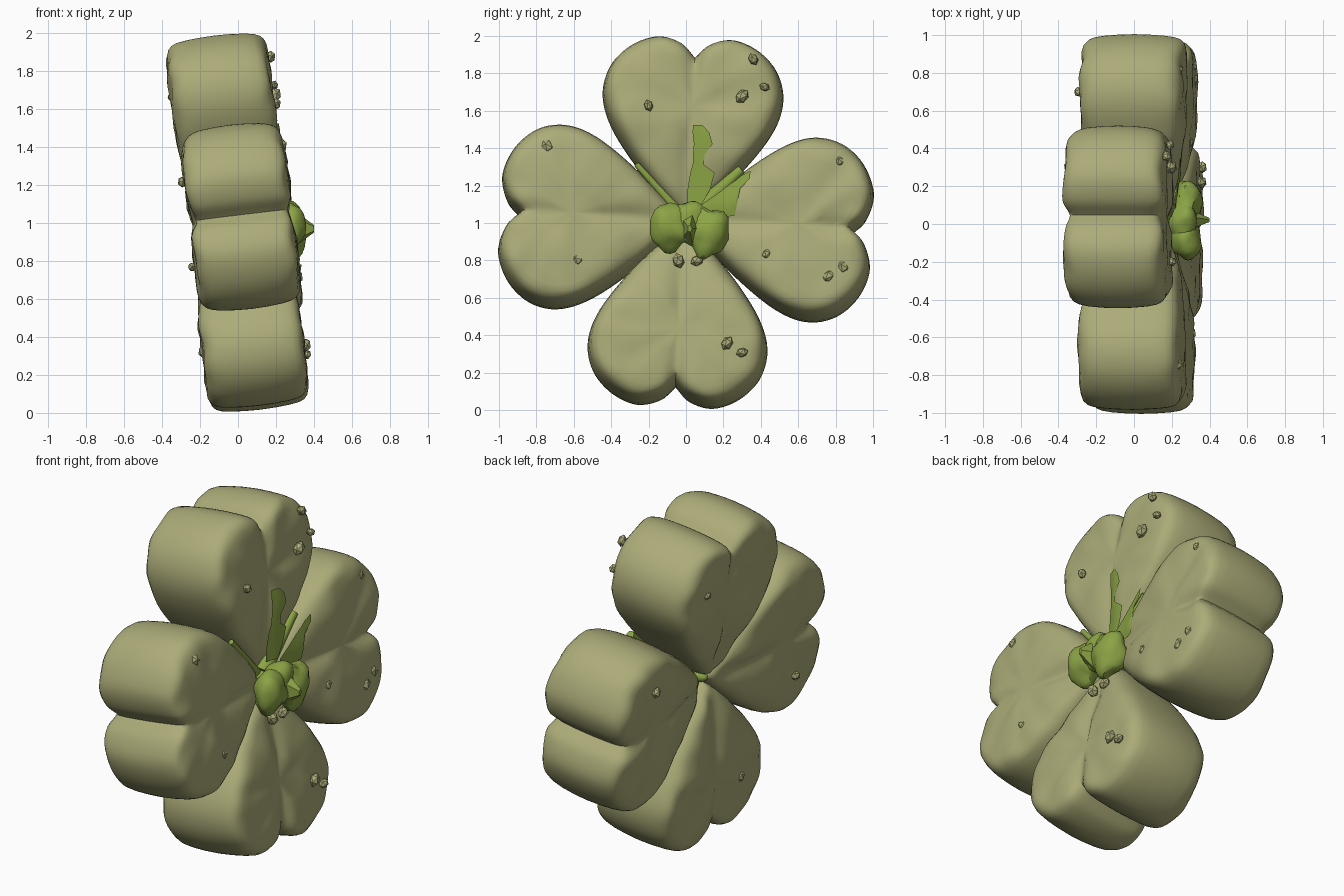
import bpy, bmesh, math, random
from mathutils import Matrix, Vector, noise

random.seed(4)
cube = bpy.data.objects.get("Cube")
if cube:
    bpy.data.objects.remove(cube, do_unlink=True)


def material(name, rgb):
    m = bpy.data.materials.new(name)
    m.use_nodes = True
    m.diffuse_color = (*rgb, 1)
    m.node_tree.nodes["Principled BSDF"].inputs["Base Color"].default_value = (*rgb, 1)
    return m


OLIVE = material("olive leaf", (0.41, 0.41, 0.19))
GREEN = material("bright green", (0.26, 0.37, 0.06))

HALF = 0.268                                  # half the leaf thickness
TILT = Matrix.Translation((0.005, 0, 1)) @ Matrix.Rotation(-0.12, 4, "Y")


def finish(bm, name, mat, matrix=Matrix(), angle=60):
    bmesh.ops.recalc_face_normals(bm, faces=bm.faces)
    me = bpy.data.meshes.new(name)
    bm.to_mesh(me)
    bm.free()
    ob = bpy.data.objects.new(name, me)
    bpy.context.collection.objects.link(ob)
    me.materials.append(mat)
    me.transform(matrix)
    bpy.ops.object.select_all(action="DESELECT")
    ob.select_set(True)
    bpy.context.view_layer.objects.active = ob
    bpy.ops.object.shade_smooth_by_angle(angle=math.radians(angle))
    return ob


def face_height(u, v):
    """Leaf face height: thinner at the centre, grooved along the midrib."""
    t = min(max(u / 0.55, 0), 1)
    h = HALF * (0.74 + 0.26 * t * t * (3 - 2 * t))
    return h - 0.025 * math.exp(-(v / 0.05) ** 2)


def spline(pts, steps):
    """Catmull-Rom samples through the points."""
    p = [Vector(q) for q in pts]
    p = [2 * p[0] - p[1]] + p + [2 * p[-1] - p[-2]]
    out = []
    for a, b, c, d in zip(p, p[1:], p[2:], p[3:]):
        for i in range(steps):
            t = i / steps
            out.append(0.5 * (2 * b + (c - a) * t + (2 * a - 5 * b + 4 * c - d) * t * t
                              + (3 * b - a - 3 * c + d) * t ** 3))
    return out + [p[-2]]


# Half of the heart outline as (length, width), mirrored to a closed loop
half = spline([(0.01, 0), (0.1, 0.105), (0.3, 0.29), (0.5, 0.43), (0.66, 0.483),
               (0.81, 0.455), (0.925, 0.355), (0.985, 0.21), (0.955, 0.08), (0.88, 0)], 5)
outline = half + [Vector((p.x, -p.y)) for p in half[-2:0:-1]]

# Domed rim and flat face as (scale, height fraction)
RINGS = [(0.3, 1), (0.55, 1), (0.7, 1), (0.81, 0.985), (0.88, 0.945), (0.93, 0.87),
         (0.96, 0.76), (0.98, 0.58), (0.994, 0.3), (1, 0)]
RINGS += [(s, -h) for s, h in RINGS[-2::-1]]
MID = Vector((0.6, 0))
TURN = -0.055


def leaf_frame(k, shift=(0, 0, 0)):
    """Placement of leaf k, counted in quarter turns from the top."""
    return Matrix.Translation(shift) @ TILT @ Matrix.Rotation(TURN + k * math.pi / 2, 4, "X")


def leaf(name, k, shift, size):
    bm = bmesh.new()

    def vert(p, frac):
        co = Vector((face_height(p.x, p.y) * frac, p.y, p.x))
        co.x += noise.noise(co * 7 + Vector((k * 3, 0, 0))) * 0.018 * frac
        return bm.verts.new(co)

    loops = [[vert(MID + (p - MID) * s, h) for p in outline] for s, h in RINGS]
    n = len(outline)
    for a, b in zip(loops, loops[1:]):
        for i in range(n):
            bm.faces.new((a[i], a[(i + 1) % n], b[(i + 1) % n], b[i]))
    for loop, frac in ((loops[0], 1), (loops[-1], -1)):
        c = vert(MID, frac)
        for i in range(n):
            bm.faces.new((c, loop[i], loop[(i + 1) % n]))
    finish(bm, name, OLIVE, leaf_frame(k, shift) @ Matrix.Scale(size, 4))


leaf("top_leaf", 0, (-0.008, 0, 0), 1.0)
leaf("front_leaf", 1, (0.015, 0, -0.005), 1.01)
leaf("bottom_leaf", 2, (-0.005, -0.008, 0.0), 0.995)
leaf("back_leaf", 3, (0.015, 0, 0), 1.01)


# Rough lumps scattered on the leaf faces
def lump(bm, y, z, size, side):
    r = math.hypot(y, z - 1)
    pos = TILT @ Vector((side * (face_height(r, 1) + 0.003), y, z - 1))
    m = Matrix.Translation(pos) @ Matrix.Rotation(random.random() * 3, 4, "X")
    m = m @ Matrix.Diagonal((size, size, size * 1.3, 1))
    bmesh.ops.create_icosphere(bm, subdivisions=1, radius=1, matrix=m)


bm = bmesh.new()
for y, z in ((-0.2, 1.6), (0.36, 1.85), (0.42, 1.7), (0.3, 1.65), (-0.74, 1.38),
             (-0.58, 0.77), (0.82, 1.3), (0.43, 0.8), (0.76, 0.68), (0.84, 0.73),
             (0.3, 0.27), (0.22, 0.32), (-0.04, 0.77), (0.06, 0.77)):
    lump(bm, y, z, random.uniform(0.022, 0.034), 1)
for y, z in ((-0.7, 0.8), (0.7, 1.25), (0.3, 1.7), (-0.25, 0.35)):
    lump(bm, y, z, 0.025, -1)
finish(bm, "leaf_lumps", OLIVE, angle=30)


# Ragged green patches lying on the leaf faces, as rows of (length, from, to)
def patch(name, frame, rows):
    bm = bmesh.new()
    grid = [[bm.verts.new((face_height(u, v) + 0.011, v, u))
             for v in (lo + (hi - lo) * j / 4 for j in range(5))] for u, lo, hi in rows]
    for a, b in zip(grid, grid[1:]):
        for j in range(4):
            bm.faces.new((a[j], a[j + 1], b[j + 1], b[j]))
    finish(bm, name, GREEN, frame)


patch("top_patch", leaf_frame(0),
      [(0.08, 0, 0.08), (0.16, 0, 0.12), (0.25, 0.01, 0.14), (0.29, 0.02, 0.08),
       (0.34, 0.02, 0.08), (0.4, 0.02, 0.12), (0.46, 0.01, 0.1), (0.5, 0.01, 0.06)])
patch("back_patch", leaf_frame(3, (0.015, 0, 0)),
      [(0.08, -0.08, -0.02), (0.16, -0.14, -0.02), (0.22, -0.19, -0.02),
       (0.26, -0.22, -0.03), (0.28, -0.24, -0.17), (0.33, -0.27, -0.23)])

# Green ribs sunk in the gaps beside the top leaf
for name, angle, x, width, tip in (("front_rib", 0.785, 0.15, 0.03, 0.015),
                                   ("back_rib", -0.785, 0.17, 0.05, 0.025)):
    bm = bmesh.new()
    bmesh.ops.create_cone(bm, cap_ends=True, segments=8, radius1=width, radius2=tip,
                          depth=0.38, matrix=Matrix.Translation((x, 0, 0.21))
                          @ Matrix.Rotation(0.12, 4, "Y"))
    finish(bm, name, GREEN, TILT @ Matrix.Rotation(angle + TURN, 4, "X"))


# Lumpy green knot at the centre: a stalk, two broad lobes and a ridge
def blob(bm, pos, size, rough):
    m = Matrix.Translation(pos) @ Matrix.Diagonal((*size, 1))
    for v in bmesh.ops.create_icosphere(bm, subdivisions=3, radius=1, matrix=m)["verts"]:
        v.co += (v.co - Vector(pos)) * noise.noise(v.co * 11) * rough


bm = bmesh.new()
blob(bm, (0.05, 0, 1.0), (0.2, 0.05, 0.05), 0.2)
blob(bm, (0.27, -0.085, 0.98), (0.085, 0.11, 0.13), 0.3)
blob(bm, (0.275, 0.115, 0.95), (0.085, 0.115, 0.14), 0.3)
blob(bm, (0.26, 0.02, 1.0), (0.08, 0.12, 0.12), 0.3)
ridge = (Matrix.Translation((0.345, 0.02, 0.97)) @ Matrix.Diagonal((1, 0.8, 1.4, 1))
         @ Matrix.Rotation(math.pi / 2, 4, "Y"))
bmesh.ops.create_cone(bm, cap_ends=True, segments=5, radius1=0.075, radius2=0.015,
                      depth=0.11, matrix=ridge)
finish(bm, "centre_knot", GREEN, angle=35)
